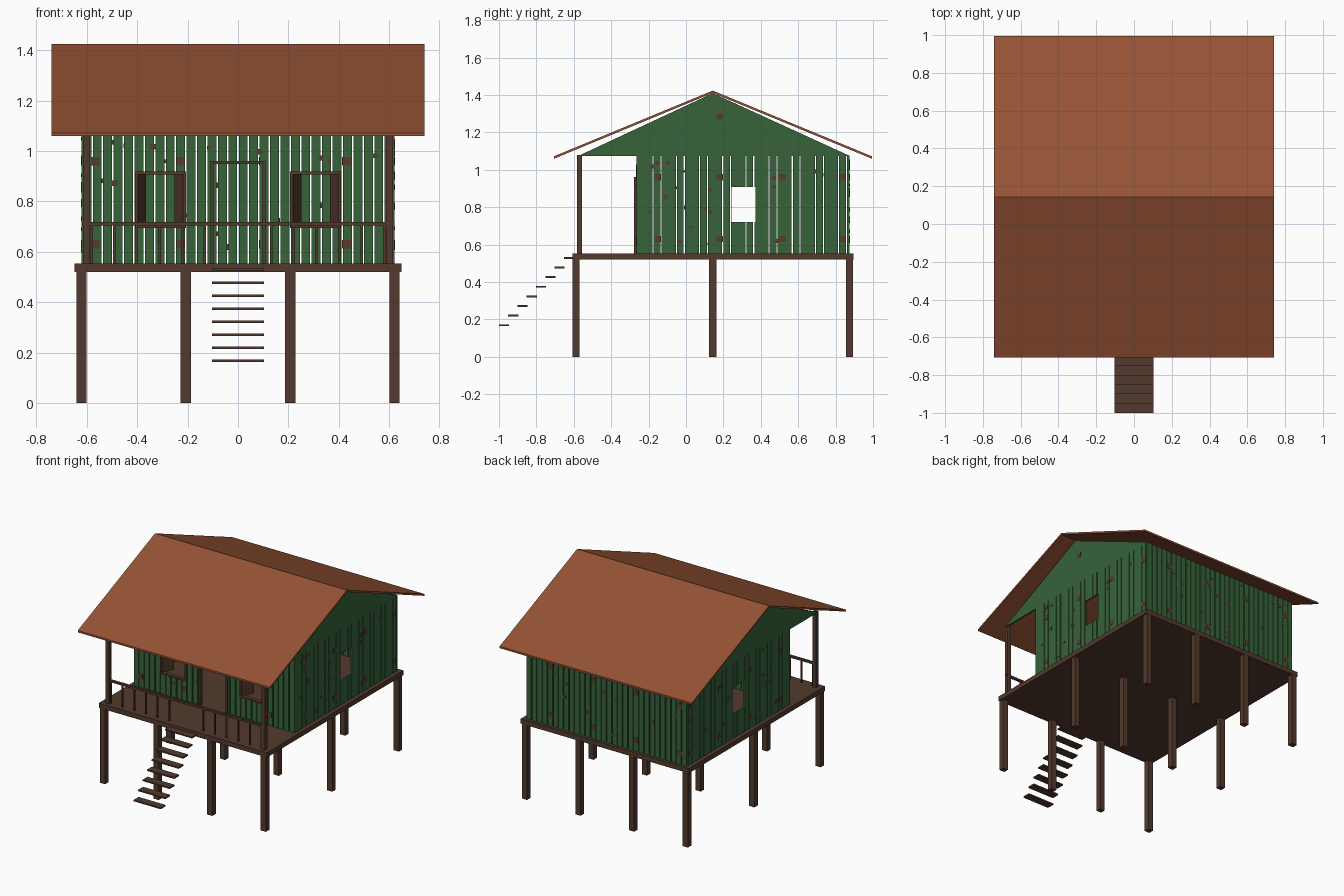
import bpy, bmesh, random
from mathutils import Matrix, Vector

random.seed(4)
cube = bpy.data.objects.get("Cube")
if cube:
    bpy.data.objects.remove(cube, do_unlink=True)


def material(name, color):
    m = bpy.data.materials.new(name)
    m.use_nodes = True
    m.diffuse_color = (*color, 1)
    m.node_tree.nodes["Principled BSDF"].inputs["Base Color"].default_value = (*color, 1)
    return m


WOOD = material("dark timber", (0.085, 0.042, 0.026))
GREEN = material("green paint", (0.038, 0.125, 0.042))
ROOF = material("rust red roofing", (0.30, 0.085, 0.035))
WORN = material("worn paint", (0.095, 0.045, 0.026))


def build(name, mat, boxes):
    """One object from boxes given as (x0, x1, y0, y1, z0, z1)."""
    bm = bmesh.new()
    for x0, x1, y0, y1, z0, z1 in boxes:
        mid = Vector((x0 + x1, y0 + y1, z0 + z1)) / 2
        size = Matrix.Diagonal((x1 - x0, y1 - y0, z1 - z0, 1))
        bmesh.ops.create_cube(bm, size=1, matrix=Matrix.Translation(mid) @ size)
    return finish(name, mat, bm)


def finish(name, mat, bm):
    bmesh.ops.recalc_face_normals(bm, faces=bm.faces)
    mesh = bpy.data.meshes.new(name)
    bm.to_mesh(mesh)
    bm.free()
    mesh.materials.append(mat)
    ob = bpy.data.objects.new(name, mesh)
    bpy.context.collection.objects.link(ob)
    return ob


def prism(name, mat, profile, x0, x1):
    """Extrude a (y, z) profile along x."""
    bm = bmesh.new()
    face = bm.faces.new([bm.verts.new((x0, y, z)) for y, z in profile])
    new = bmesh.ops.extrude_face_region(bm, geom=[face])["geom"]
    bmesh.ops.translate(bm, vec=(x1 - x0, 0, 0),
                        verts=[v for v in new if isinstance(v, bmesh.types.BMVert)])
    return finish(name, mat, bm)


FLOOR, EAVE, APEX = 0.553, 1.075, 1.41
HALF, FRONT, BACK, MID = 0.62, -0.265, 0.875, 0.143
PORCH = -0.575
THICK, GAP, PITCH = 0.012, 0.006, 0.124

# Stilts, deck and floating stair treads
build("stilts", WOOD, [(x - .02, x + .02, y - .019, y + .019, 0, .525)
                       for x in (-.62, -.207, .207, .62) for y in (-.588, MID, .875)])
build("deck", WOOD, [(-.648, .648, -.607, .895, .52, FLOOR)])
build("stair_treads", WOOD, [(-.104, .104, -1 + i * .0495, -.946 + i * .0495,
                              .164 + i * .0515, .174 + i * .0515) for i in range(8)])


# Plank walls: boards with narrow gaps, split around openings (u0, u1, z0, z1)
def boards(start, end, openings, splits):
    edges = [start]
    u = start
    while u < end:
        edges += [u + PITCH * s for s in splits]
        u += PITCH
    edges = [e for e in edges if e < end - .01] + [end]
    pieces = []
    for a, b in zip(edges, edges[1:]):
        a, b = a + GAP / 2, b - GAP / 2
        cuts = sorted({a, b} | {e for o in openings for e in o[:2] if a < e < b})
        for c, d in zip(cuts, cuts[1:]):
            hole = next((o for o in openings if o[0] < (c + d) / 2 < o[1]), None)
            spans = [(FLOOR, EAVE)] if not hole else [(FLOOR, hole[2]), (hole[3], EAVE)]
            pieces += [(c, d, z0, z1) for z0, z1 in spans if z1 > z0]
    return pieces


door = (-.104, .104, FLOOR, .955)
windows = [(s * .308 - .095, s * .308 + .095, .7, .913) for s in (-1, 1)]
side_window = (.243, .372, .722, .908)
thirds = (1 / 3, 2 / 3, 1)
build("front_wall", GREEN, [(a, b, FRONT, FRONT + THICK, c, d)
                            for a, b, c, d in boards(-HALF, HALF, [door, *windows], thirds)])
build("back_wall", GREEN, [(a, b, BACK - THICK, BACK, c, d)
                           for a, b, c, d in boards(-HALF, HALF, [], thirds)])
for side, name in ((-1, "right"), (1, "left")):
    outer, inner = side * HALF, side * (HALF - THICK)
    x0, x1 = min(outer, inner), max(outer, inner)
    build(name + "_wall", GREEN, [(x0, x1, a, b, c, d) for a, b, c, d in
                                  boards(FRONT, BACK, [side_window], (.72, 1.06))])
    prism(name + "_gable", GREEN, [(PORCH, EAVE), (BACK, EAVE), (MID, APEX)], x0, x1)

# Roof slabs meeting at the ridge
for end, name in ((-.707, "front_roof"), (.995, "back_roof")):
    prism(name, ROOF, [(end, 1.059), (end, 1.072), (MID, 1.424), (MID, 1.411)], -.74, .74)


# Frames round the door and front windows
def frame(name, x0, x1, z0, z1, sill):
    w, y0, y1 = .012, FRONT - .012, FRONT + .015
    parts = [(x0 - w / 2, x0 + w / 2, y0, y1, z0, z1), (x1 - w / 2, x1 + w / 2, y0, y1, z0, z1),
             (x0 - w / 2, x1 + w / 2, y0, y1, z1 - w / 2, z1 + w / 2)]
    if sill:
        parts.append((x0 - w / 2, x1 + w / 2, y0, y1, z0 - w / 2, z0 + w / 2))
    build(name, WOOD, parts)


frame("door_frame", *door, False)
for i, (x0, x1, z0, z1) in enumerate(windows):
    frame(f"window_frame_{i + 1}", x0, x1, z0, z1, True)
    # Shutters swung inward
    for x, turn in ((x0, 1), (x1, -1)):
        leaf = build("shutter", WOOD, [(-.004, .004, 0, .09, z0, z1)])
        leaf.location = (x, FRONT, 0)
        leaf.rotation_euler.z = -turn * .4

# Porch posts, rail and balusters
build("porch_posts", WOOD, [(s * .601 - .014, s * .601 + .014, PORCH - .007, PORCH + .02, FLOOR, EAVE + .005)
                            for s in (-1, 1)])
build("porch_rail", WOOD, [(-.617, .617, -.578, -.562, .705, .719)])
build("balusters", WOOD, [(s * x - .005, s * x + .005, -.575, -.565, FLOOR, .708)
                          for s in (-1, 1) for x in (.131, .221, .311, .401, .491, .58)])


# Worn paint: a regular row of square patches plus small scattered flecks
def flecks(start, end, squares, count):
    spots = [(u, z, .017) for u in squares for z in (.63, .96)]
    spots += [(random.uniform(start + .03, end - .03), random.uniform(.6, 1.05),
               random.choice((.007, .009, .011))) for _ in range(count)]
    return [(u - r, u + r, z - r, z + r) for u, z, r in spots]


def clear(spot, openings):
    return not any(spot[1] > o[0] - .02 and spot[0] < o[1] + .02 and
                   spot[3] > o[2] - .02 and spot[2] < o[3] + .02 for o in openings)


row = (-.565, -.228, .1, .43)
build("front_worn_patches", WORN, [(a, b, FRONT - .002, FRONT, c, d) for a, b, c, d in
                                   flecks(-HALF, HALF, row, 14)
                                   if clear((a, b, c, d), [door, *windows])
                                   or (b - a > .03 and abs(a) > .2)])
build("back_worn_patches", WORN, [(a, b, BACK, BACK + .002, c, d)
                                  for a, b, c, d in flecks(-HALF, HALF, row, 18)])
for side, name in ((-1, "right"), (1, "left")):
    x0, x1 = sorted((side * HALF, side * (HALF + .002)))
    spots = flecks(FRONT, BACK, (-.15, .18, .515, .835), 16) + [(.163, .197, 1.27, 1.3)]
    build(name + "_worn_patches", WORN, [(x0, x1, a, b, c, d) for a, b, c, d in spots
                                         if clear((a, b, c, d), [side_window])])
